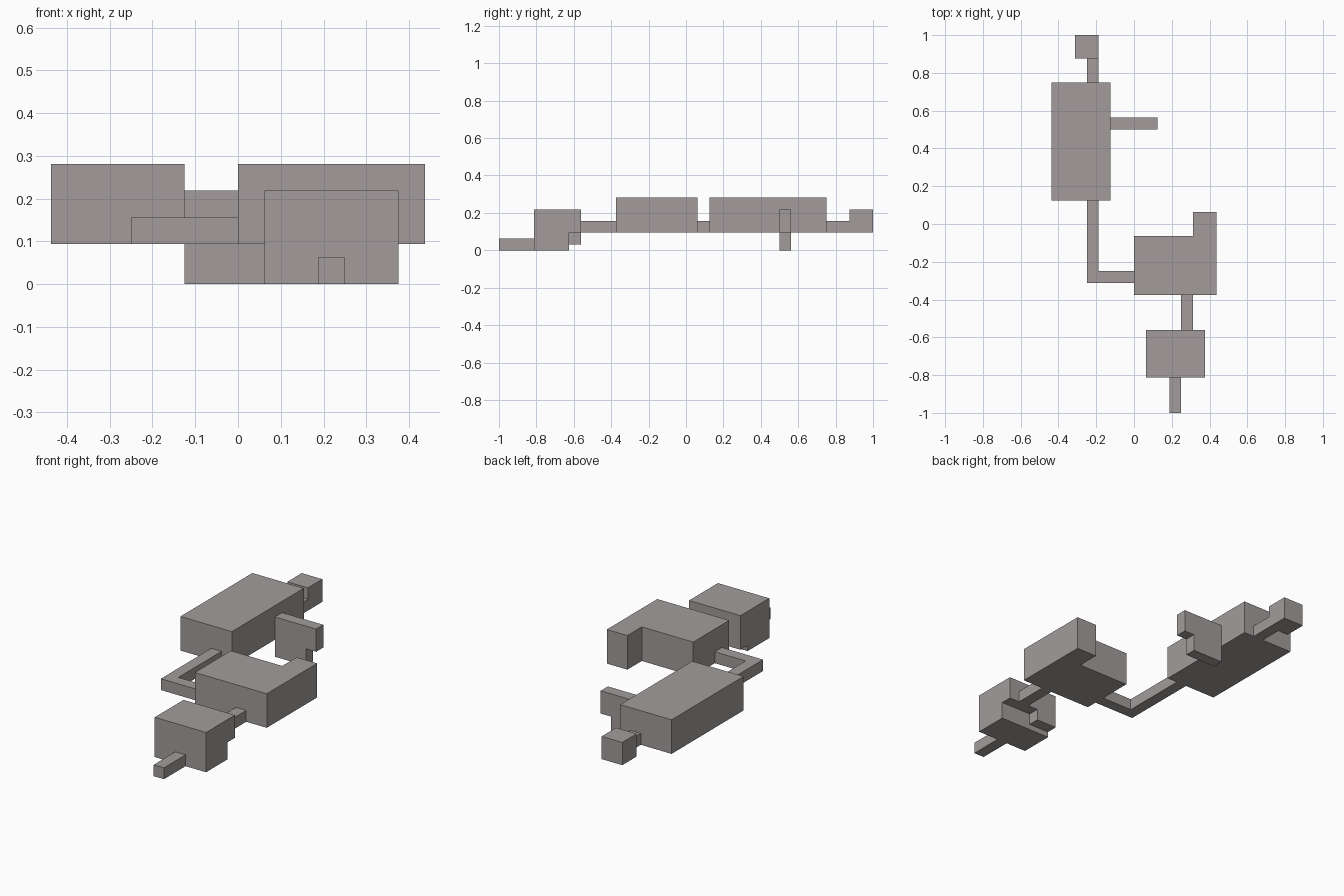
import bpy, bmesh
from mathutils import Vector

if "Cube" in bpy.data.objects:
    bpy.data.objects.remove(bpy.data.objects["Cube"])

U = 0.0625  # modelling grid step

stone = bpy.data.materials.new("warm grey")
stone.diffuse_color = (0.36, 0.335, 0.33, 1)
stone.use_nodes = True
stone.node_tree.nodes["Principled BSDF"].inputs["Base Color"].default_value = stone.diffuse_color


def prism(name, points, low, high, axis):
    """Extrude a flat profile along one axis from low to high."""
    place = {
        "x": lambda a, b: (low, a, b),
        "y": lambda a, b: (a, low, b),
        "z": lambda a, b: (a, b, low),
    }[axis]
    shift = Vector([(high - low) if c == axis else 0 for c in "xyz"])
    bm = bmesh.new()
    face = bm.faces.new([bm.verts.new(Vector(place(a, b)) * U) for a, b in points])
    ext = bmesh.ops.extrude_face_region(bm, geom=[face])["geom"]
    bmesh.ops.translate(bm, vec=shift * U,
                        verts=[v for v in ext if isinstance(v, bmesh.types.BMVert)])
    bmesh.ops.recalc_face_normals(bm, faces=bm.faces)
    mesh = bpy.data.meshes.new(name)
    bm.to_mesh(mesh)
    bm.free()
    mesh.materials.append(stone)
    obj = bpy.data.objects.new(name, mesh)
    bpy.context.collection.objects.link(obj)
    return obj


def box(name, x, y, z):
    return prism(name, [(x[0], y[0]), (x[1], y[0]), (x[1], y[1]), (x[0], y[1])],
                 z[0], z[1], "z")


LOW, TUBE, TOP = 1.5, 2.5, 4.5  # floor, corridor roof and room roof heights

# Rear end: small room and long hall
box("rear_small_room", (-5, -3), (14, 16), (LOW, 3.5))
box("rear_corridor", (-4, -3), (12, 14), (LOW, TUBE))
box("long_hall", (-7, -2), (2, 12), (LOW, TOP))

# Stepped side passage: upper landing overhangs the lower part
prism("side_passage", [(-2, 0), (1, 0), (1, LOW), (2, LOW), (2, 3.5), (-2, 3.5)],
      8, 9, "y")

# Bent corridor joining the two halls
prism("bent_corridor", [(-4, -5), (0, -5), (0, -4), (-3, -4), (-3, 2), (-4, 2)],
      LOW, TUBE, "z")

# L-shaped hall
prism("corner_hall", [(0, -6), (7, -6), (7, 1), (5, 1), (5, -1), (0, -1)],
      LOW, TOP, "z")
box("front_corridor", (4, 5), (-9, -6), (LOW, TUBE))

# Front hall with an overhanging back ledge and a small stair block under it
prism("front_hall", [(-13, 0), (-10, 0), (-10, LOW), (-9, LOW), (-9, 3.5), (-13, 3.5)],
      1, 6, "x")
box("stair_block", (1, 3), (-10, -9), (0.5, LOW))
box("entrance_corridor", (3, 4), (-16, -13), (0, 1))
